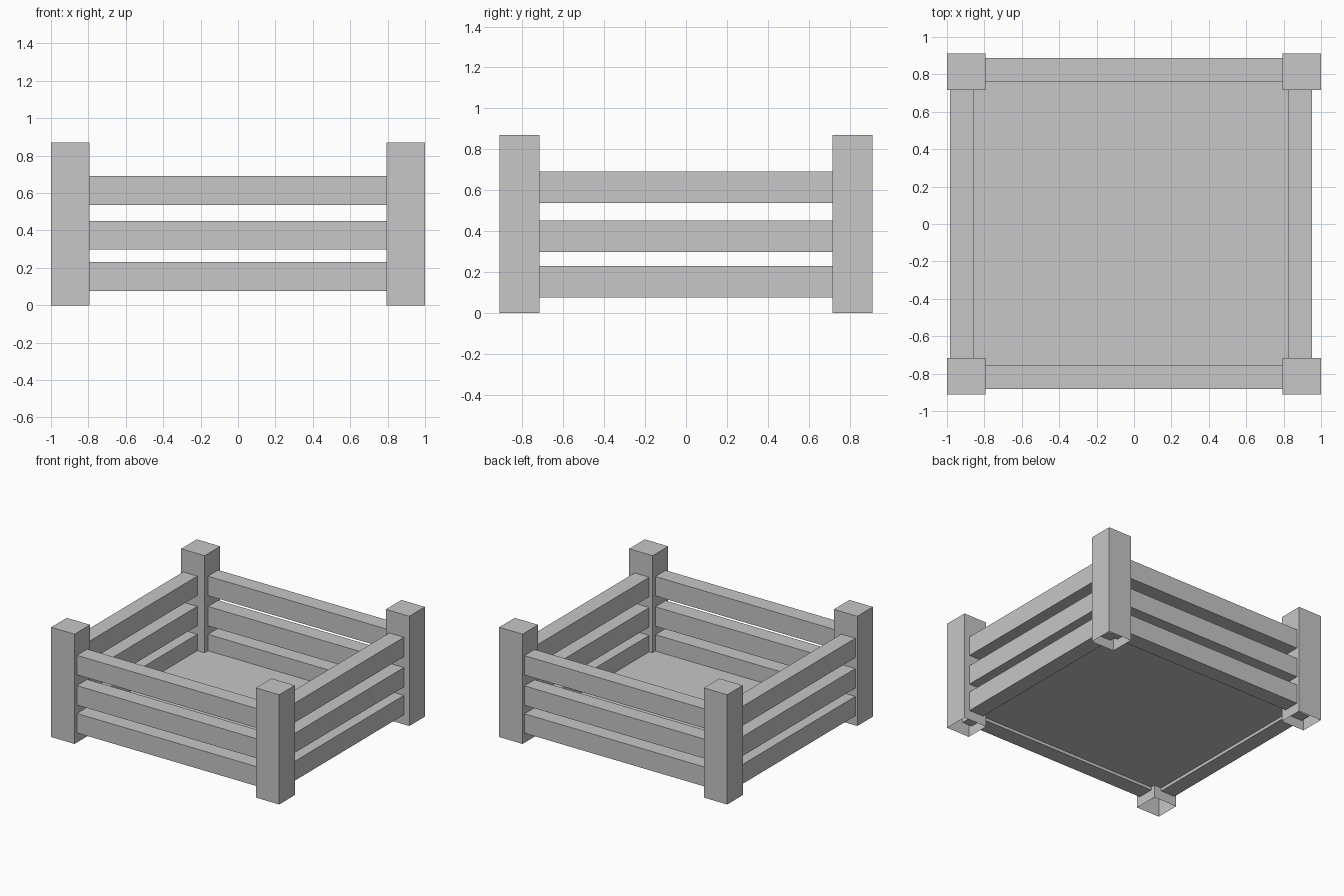
import bpy
import bmesh
from mathutils import Vector

cube = bpy.data.objects.get("Cube")
if cube:
    bpy.data.objects.remove(cube, do_unlink=True)

grey = bpy.data.materials.new("plain grey")
grey.use_nodes = True
colour = (0.57, 0.57, 0.57, 1)
grey.diffuse_color = colour
grey.node_tree.nodes["Principled BSDF"].inputs["Base Color"].default_value = colour


def finish(name, bm):
    mesh = bpy.data.meshes.new(name)
    bm.to_mesh(mesh)
    bm.free()
    mesh.materials.append(grey)
    obj = bpy.data.objects.new(name, mesh)
    bpy.context.collection.objects.link(obj)
    return obj


def box(name, low, high, open_bottom=False):
    """Flat-sided block between two opposite corners."""
    low, high = Vector(low), Vector(high)
    size, middle = high - low, (low + high) / 2
    bm = bmesh.new()
    bmesh.ops.create_cube(bm, size=1)
    for v in bm.verts:
        v.co = Vector(a * b for a, b in zip(v.co, size)) + middle
    if open_bottom:
        under = [f for f in bm.faces if f.normal.z < -0.5]
        bmesh.ops.delete(bm, geom=under, context='FACES_ONLY')
    return finish(name, bm)


# Corner posts, hollow underneath
post_x = {"right": (-1, -0.795), "left": (0.795, 1)}
post_y = {"front": (-0.912, -0.717), "back": (0.717, 0.912)}
for side, (x0, x1) in post_x.items():
    for end, (y0, y1) in post_y.items():
        box(f"{end}_{side}_post", (x0, y0, 0), (x1, y1, 0.87), True)

# Three rails on each side, ending inside the posts
for level, z0 in (("lower", 0.076), ("middle", 0.297), ("upper", 0.537)):
    z1 = z0 + 0.154
    for end, y0, y1 in (("front", -0.882, -0.753), ("back", 0.76, 0.888)):
        box(f"{end}_{level}_rail", (-0.88, y0, z0), (0.88, y1, z1))
    for side, x0, x1 in (("right", -0.983, -0.859), ("left", 0.825, 0.953)):
        box(f"{side}_{level}_rail", (x0, -0.8, z0), (x1, 0.8, z1))

# Floor panel, a single sheet
bm = bmesh.new()
bmesh.ops.create_grid(bm, x_segments=1, y_segments=1, size=1)
for v in bm.verts:
    v.co.x = 0.89 if v.co.x > 0 else -0.92
    v.co.y = 0.887 if v.co.y > 0 else -0.82
    v.co.z = 0.1
finish("floor", bm)
